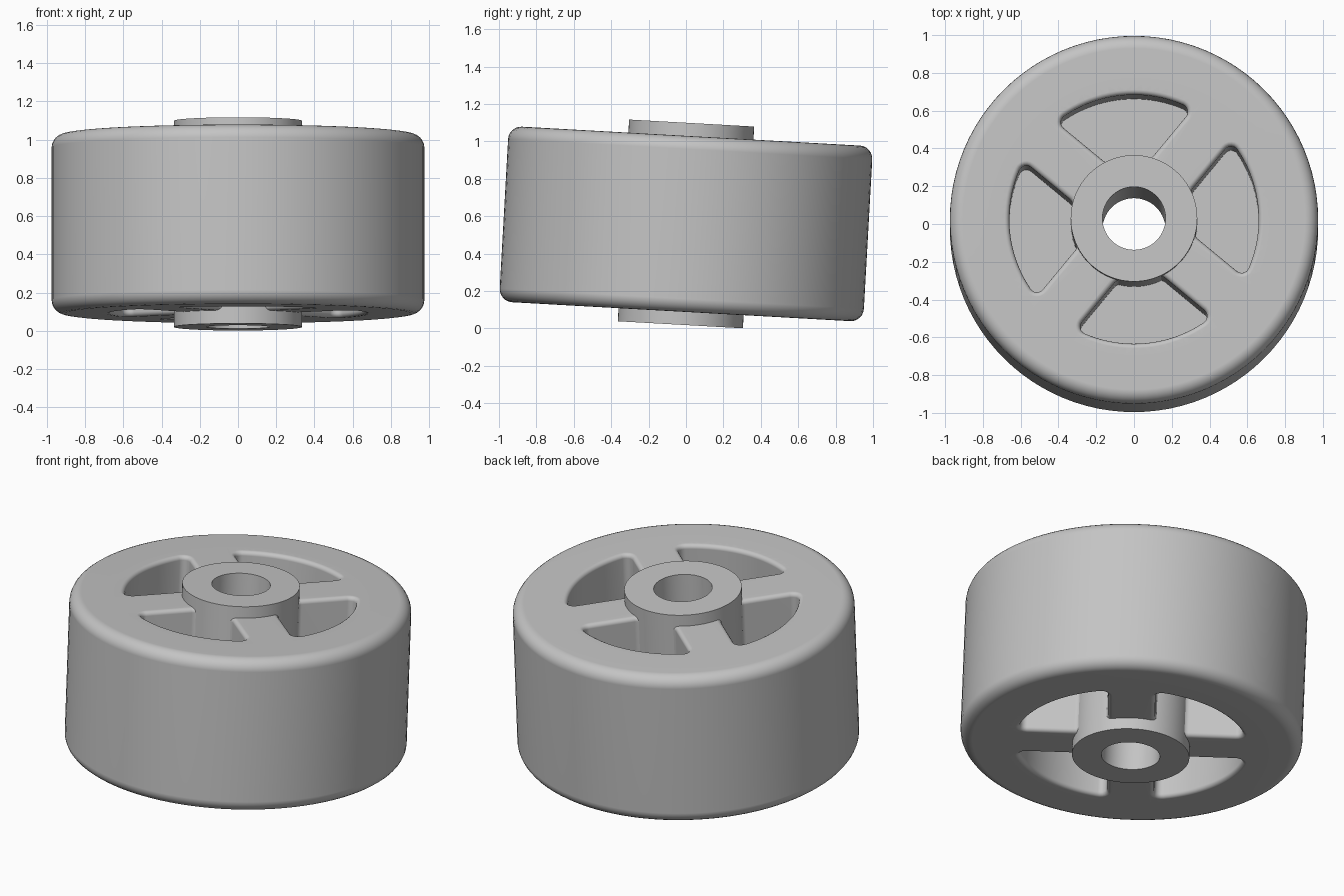
import bpy, bmesh, math
from math import sin, cos, asin, pi, radians

if "Cube" in bpy.data.objects:
    bpy.data.objects.remove(bpy.data.objects["Cube"], do_unlink=True)

HALF = 0.47          # half height of tyre and core
HUB_HALF = 0.54      # half height of hub
SEAM = 0.725         # radius where tyre meets core
SEGS = 96
TILT = radians(-3.2)

grey = bpy.data.materials.new("plain_grey")
grey.use_nodes = True
colour = (0.55, 0.55, 0.55, 1)
grey.diffuse_color = colour
grey.node_tree.nodes["Principled BSDF"].inputs["Base Color"].default_value = colour


def finish_mesh(name, bm):
    bmesh.ops.recalc_face_normals(bm, faces=bm.faces[:])
    mesh = bpy.data.meshes.new(name)
    bm.to_mesh(mesh)
    bm.free()
    mesh.materials.append(grey)
    obj = bpy.data.objects.new(name, mesh)
    bpy.context.collection.objects.link(obj)
    return obj


def bridge(bm, a, b):
    for i in range(len(a)):
        j = (i + 1) % len(a)
        bm.faces.new((a[i], a[j], b[j], b[i]))


def lathe(name, profile):
    """Spin a closed (radius, z) profile around the axle."""
    bm = bmesh.new()
    rings = [[bm.verts.new((r * cos(2 * pi * i / SEGS), r * sin(2 * pi * i / SEGS), z))
              for i in range(SEGS)] for r, z in profile]
    for k, ring in enumerate(rings):
        bridge(bm, ring, rings[(k + 1) % len(rings)])
    return finish_mesh(name, bm)


def sweep(radius, dist, start, end, steps):
    """Arc of the given radius about a point on the pocket's frame."""
    cx, cy = dist
    return [(cx + radius * cos(start + (end - start) * i / steps),
             cy + radius * sin(start + (end - start) * i / steps)) for i in range(steps + 1)]


def pocket_outline(grow):
    """Rounded wedge between two parallel-sided spokes."""
    outer, inner, side = 0.62, 0.37, 0.175
    ao, ai = (pi / 4 - asin(side / r) for r in (outer, inner))
    corner_o = (outer * cos(ao), outer * sin(ao))
    corner_i = (inner * cos(ai), inner * sin(ai))
    half = sweep(outer + grow, (0, 0), 0, ao, 10)
    half += sweep(grow, corner_o, ao, 0.75 * pi, 6)[1:]
    half += sweep(grow, corner_i, 0.75 * pi, ai + pi, 4)
    half += sweep(inner - grow, (0, 0), ai, 0, 5)[1:]
    return half + [(x, -y) for x, y in half[-2:0:-1]]


def smooth(obj):
    bpy.ops.object.select_all(action="DESELECT")
    obj.select_set(True)
    bpy.context.view_layer.objects.active = obj
    bpy.ops.object.shade_smooth_by_angle(angle=radians(35))
    weighted = obj.modifiers.new("weighted_normals", "WEIGHTED_NORMAL")
    weighted.keep_sharp = True


# Tyre with rounded shoulders
ROUND = 0.07
shoulder = [(0.975 - ROUND + ROUND * cos(t), HALF - ROUND + ROUND * sin(t))
            for t in (i * pi / 12 for i in range(7))]
tyre = lathe("tyre", [(SEAM, -HALF)] + [(r, -z) for r, z in reversed(shoulder)]
             + shoulder + [(SEAM, HALF)])

# Wheel core, to be hollowed by pockets
core = lathe("wheel_core", [(0.25, -HALF), (SEAM, -HALF), (SEAM, HALF), (0.25, HALF)])

# Hub with axle bore
hub = lathe("hub", [(0.167, -HUB_HALF), (0.335, -HUB_HALF),
                    (0.335, HUB_HALF), (0.167, HUB_HALF)])

# Pocket cutters: four per side, flared into a rounded lip
LIP = 0.025
levels = [(0.04, 0.05)]
for i in range(5):
    t = i * pi / 8
    levels.append((0.04 + LIP * (1 - cos(t)), HALF - LIP + LIP * sin(t)))
levels.append((levels[-1][0], HALF + 0.1))
bm = bmesh.new()
for face in (1, -1):
    for quarter in range(4):
        a = radians(5.4) + quarter * pi / 2
        rings = []
        for grow, z in levels:
            rings.append([bm.verts.new((x * cos(a) - y * sin(a), x * sin(a) + y * cos(a), face * z))
                          for x, y in pocket_outline(grow)])
        for lower, upper in zip(rings, rings[1:]):
            bridge(bm, lower, upper)
        bm.faces.new(rings[0])
        bm.faces.new(rings[-1])
cutter = finish_mesh("pocket_cutter", bm)
cutter.hide_render = True

cut = core.modifiers.new("pockets", "BOOLEAN")
cut.operation = "DIFFERENCE"
cut.solver = "EXACT"
cut.object = cutter
bpy.context.view_layer.objects.active = core
bpy.ops.object.modifier_apply(modifier=cut.name)
bpy.data.objects.remove(cutter, do_unlink=True)

# Shade and lean the whole wheel
for part in (tyre, core, hub):
    smooth(part)
    part.rotation_euler = (TILT, 0, 0)
    part.location = (0, 0, 0.559)
